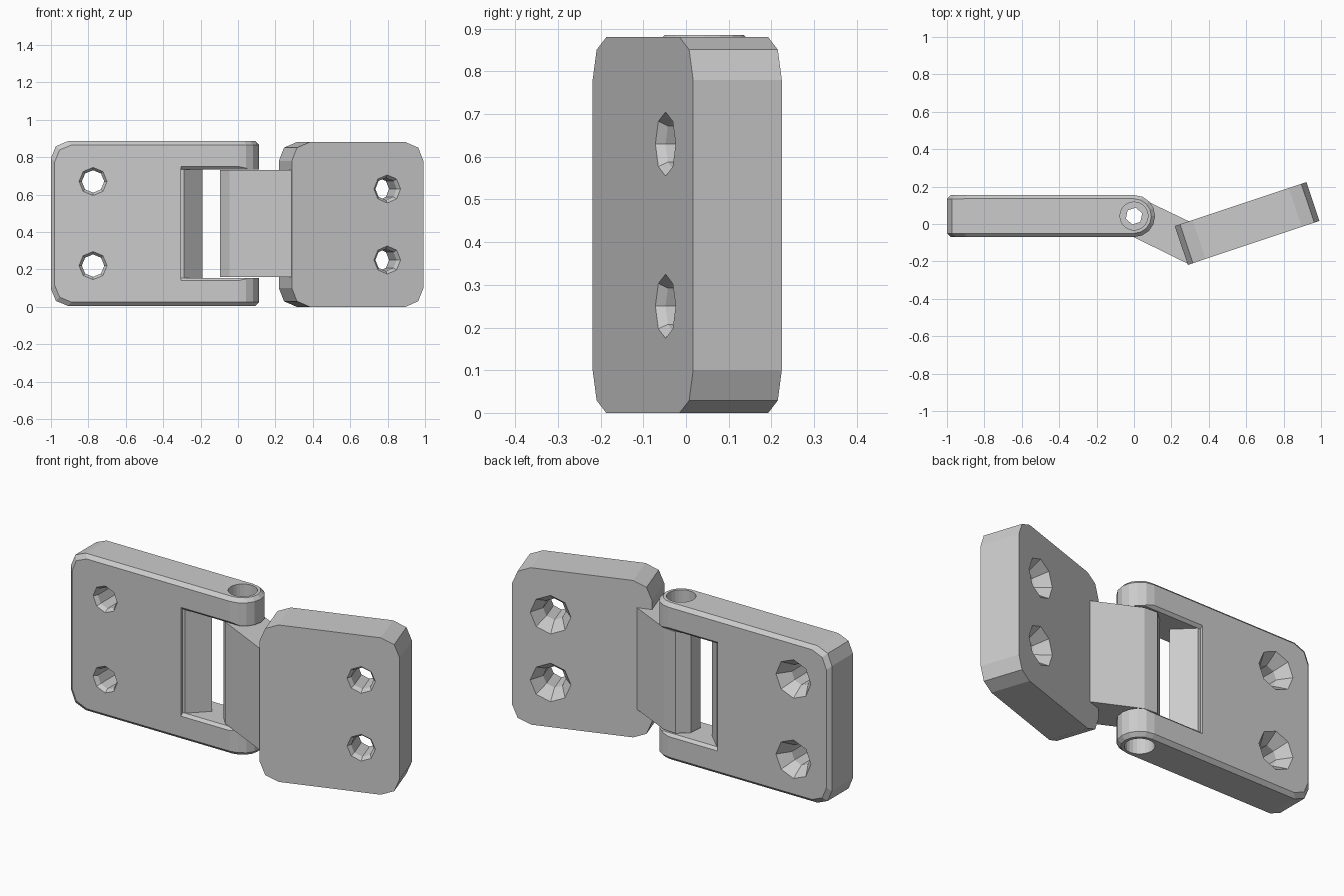
import bpy, bmesh, math
from mathutils import Matrix, Vector

if "Cube" in bpy.data.objects:
    bpy.data.objects.remove(bpy.data.objects["Cube"], do_unlink=True)

grey = bpy.data.materials.new("light_grey")
grey.use_nodes = True
colour = (0.6, 0.6, 0.6, 1)
grey.diffuse_color = colour
grey.node_tree.nodes["Principled BSDF"].inputs["Base Color"].default_value = colour

PIVOT_Y, KNUCKLE_R = 0.0425, 0.1125


def finish(name, bm):
    bmesh.ops.recalc_face_normals(bm, faces=bm.faces)
    mesh = bpy.data.meshes.new(name)
    bm.to_mesh(mesh)
    bm.free()
    mesh.materials.append(grey)
    obj = bpy.data.objects.new(name, mesh)
    bpy.context.collection.objects.link(obj)
    return obj


def hull(name, points):
    bm = bmesh.new()
    verts = [bm.verts.new(p) for p in points]
    out = bmesh.ops.convex_hull(bm, input=verts)
    loose = {g for g in out["geom_interior"] + out["geom_unused"]
             if isinstance(g, bmesh.types.BMVert)}
    bmesh.ops.delete(bm, geom=list(loose), context="VERTS")
    bmesh.ops.dissolve_limit(bm, angle_limit=0.01, verts=bm.verts, edges=bm.edges)
    return finish(name, bm)


def prism(name, profile, axis, low, high):
    """Extrude a 2D profile along x, y or z."""
    def place(p, d):
        q = list(p)
        q.insert("xyz".index(axis), d)
        return q
    bm = bmesh.new()
    a = [bm.verts.new(place(p, low)) for p in profile]
    b = [bm.verts.new(place(p, high)) for p in profile]
    bm.faces.new(a)
    bm.faces.new(b)
    for i in range(len(a)):
        j = (i + 1) % len(a)
        bm.faces.new((a[i], a[j], b[j], b[i]))
    return finish(name, bm)


def lathe(name, rings, sides, centre, along_y=False):
    """Stack rings of (depth, radius) along z or y."""
    bm = bmesh.new()
    loops = []
    for d, r in rings:
        ring = []
        for k in range(sides):
            t = math.tau * k / sides
            p = (r * math.cos(t), d, r * math.sin(t)) if along_y else \
                (r * math.cos(t), r * math.sin(t), d)
            ring.append(bm.verts.new(Vector(p) + Vector(centre)))
        loops.append(ring)
    bm.faces.new(loops[0])
    bm.faces.new(loops[-1])
    for a, b in zip(loops, loops[1:]):
        for i in range(sides):
            j = (i + 1) % sides
            bm.faces.new((a[i], a[j], b[j], b[i]))
    return finish(name, bm)


def combine(obj, tool, operation="DIFFERENCE"):
    mod = obj.modifiers.new("shape", "BOOLEAN")
    mod.object, mod.operation, mod.solver = tool, operation, "EXACT"
    bpy.context.view_layer.objects.active = obj
    bpy.ops.object.modifier_apply(modifier=mod.name)
    bpy.data.objects.remove(tool, do_unlink=True)


def corner(x, z, sx, sz, r):
    """Two-segment rounded corner, sx and sz point outwards."""
    return [(x - sx * r * (1 - math.cos(t)), z - sz * r * (1 - math.sin(t)))
            for t in (0, math.pi / 4, math.pi / 2)]


def screw_hole(obj, x, z, front, back):
    rings = [(front - 0.02, 0.09), (front + 0.02, 0.06),
             (back - 0.07, 0.06), (back + 0.02, 0.122)]
    combine(obj, lathe("hole_cutter", rings, 8, (x, 0, z), along_y=True))


# Fork leaf: chamfered plate with a rounded hinge end
F, B, Z0, Z1, CH = -0.07, 0.155, 0.005, 0.885, 0.02
points = []
for inset, ys in ((CH, (F, B)), (0, (F + CH, B - CH))):
    for z, s in ((Z0 + inset, -1), (Z1 - inset, 1)):
        for x, zz in corner(-1 + inset, z, -1, s, 0.09):
            points += [(x, y, zz) for y in ys]
for inset, r in ((CH, KNUCKLE_R), (0, KNUCKLE_R - CH)):
    for k in range(9):
        t = math.pi * (k / 8 - 0.5)
        for z in (Z0 + inset, Z1 - inset):
            points.append((r * math.cos(t), PIVOT_Y + r * math.sin(t), z))
fork_leaf = hull("fork_leaf", points)

# Notch between the prongs, with a pointed inner wall and flared edges
notch = [(-0.19, PIVOT_Y), (-0.325, F - 0.02), (0.3, F - 0.02),
         (0.3, B + 0.02), (-0.325, B + 0.02)]
combine(fork_leaf, prism("notch_cutter", notch, "z", 0.155, 0.735))
for face, s in ((F, -1), (B, 1)):
    flare = [(face + s * 0.015, 0.125), (face - s * 0.015, 0.155),
             (face - s * 0.015, 0.735), (face + s * 0.015, 0.765)]
    combine(fork_leaf, prism("flare_cutter", flare, "x", -0.305, 0.3))

# Pin bore and screw holes of the fork leaf
combine(fork_leaf, lathe("bore_cutter", [(-0.1, 0.075), (1, 0.075)], 24, (0, PIVOT_Y, 0)))
for z in (0.22, 0.67):
    screw_hole(fork_leaf, -0.775, z, F, B)

# Swing leaf, built around the pivot
U0, U1, V0, V1, H = 0.19, 0.932, -0.339, -0.12, 0.88
outline = (corner(U0, 0, -1, -1, 0.1) + corner(U1, 0, 1, -1, 0.1)[::-1]
           + corner(U1, H, 1, 1, 0.1) + corner(U0, H, -1, 1, 0.1)[::-1])
swing_leaf = prism("swing_leaf", outline, "y", V0, V1)

# Knuckle arm joining the swing leaf to the pin axis
arm = [(0.102 * math.cos(math.radians(a)), 0.102 * math.sin(math.radians(a)))
       for a in range(45, 226, 45)]
arm += [(U0 + 0.004, V0 + 0.004), (0.28, V1 - 0.01)]
combine(swing_leaf, prism("knuckle_arm", arm, "z", 0.16, 0.73), "UNION")
combine(swing_leaf, lathe("hex_cutter", [(-0.1, 0.046), (1, 0.046)], 6, (0, 0, 0)))
for z in (0.25, 0.63):
    screw_hole(swing_leaf, 0.728, z, V0, V1)
swing_leaf.data.transform(Matrix.Translation((0, PIVOT_Y, 0))
                          @ Matrix.Rotation(math.radians(18.5), 4, "Z"))
